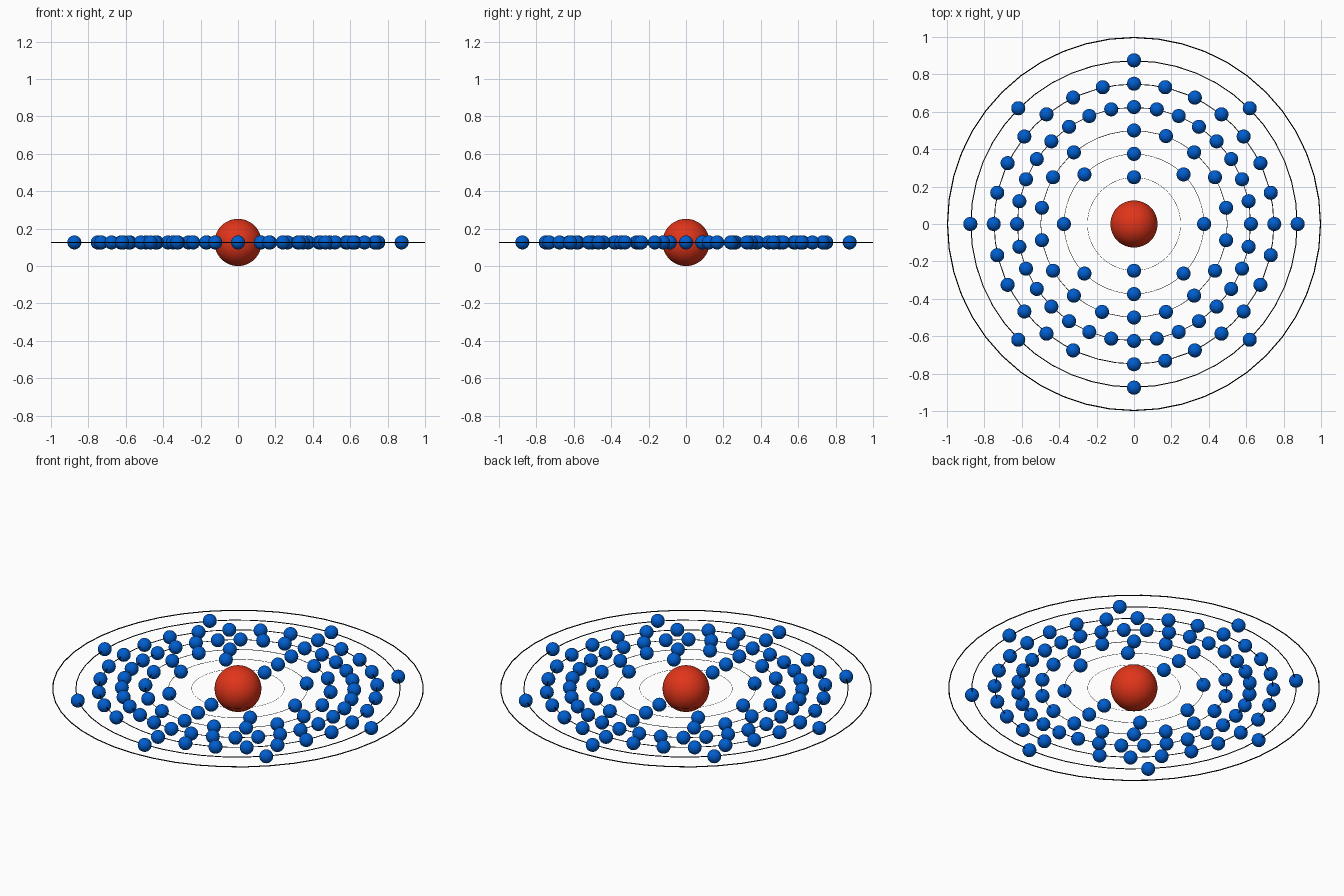
import bpy
from math import radians, cos, sin, tau

if "Cube" in bpy.data.objects:
    bpy.data.objects.remove(bpy.data.objects["Cube"])

CENTRE_Z = 0.126
STEP = 0.125


def material(name, rgb):
    m = bpy.data.materials.new(name)
    m.diffuse_color = (*rgb, 1)
    m.use_nodes = True
    m.node_tree.nodes["Principled BSDF"].inputs["Base Color"].default_value = m.diffuse_color
    return m


red = material("red", (0.75, 0.035, 0.01))
blue = material("blue", (0.0, 0.11, 0.62))
black = material("black", (0.0, 0.0, 0.0))


def smooth(mesh):
    for p in mesh.polygons:
        p.use_smooth = True


# Nucleus
bpy.ops.mesh.primitive_uv_sphere_add(segments=48, ring_count=24, radius=CENTRE_Z,
                                     location=(0, 0, CENTRE_Z))
nucleus = bpy.context.object
nucleus.name = "nucleus"
nucleus.data.materials.append(red)
smooth(nucleus.data)

# Orbit rings, thickness grows with radius
for i in range(7):
    r = STEP * (i + 2)
    thin = 0.003 * r
    bpy.ops.mesh.primitive_torus_add(major_segments=48, minor_segments=8,
                                     major_radius=r - thin, minor_radius=thin,
                                     location=(0, 0, CENTRE_Z))
    ring = bpy.context.object
    ring.name = f"orbit_ring_{i + 1}"
    ring.data.materials.append(black)
    smooth(ring.data)

# Shared electron mesh
bpy.ops.mesh.primitive_uv_sphere_add(segments=32, ring_count=16, radius=0.0375)
first = bpy.context.object
electron_mesh = first.data
electron_mesh.name = "electron"
electron_mesh.materials.append(blue)
smooth(electron_mesh)
bpy.data.objects.remove(first)

# Electrons evenly spaced clockwise from +y; gaps are empty places in a shell
shells = [2, 8, 18, 32, 28, 8]
gaps = {(2, 17), (4, 15)}
for s, count in enumerate(shells):
    r = STEP * (s + 2)
    for k in range(count):
        if (s, k) in gaps:
            continue
        a = tau * k / count
        e = bpy.data.objects.new(f"electron_{s + 1}_{k + 1}", electron_mesh)
        e.location = (r * sin(a), r * cos(a), CENTRE_Z)
        bpy.context.collection.objects.link(e)
